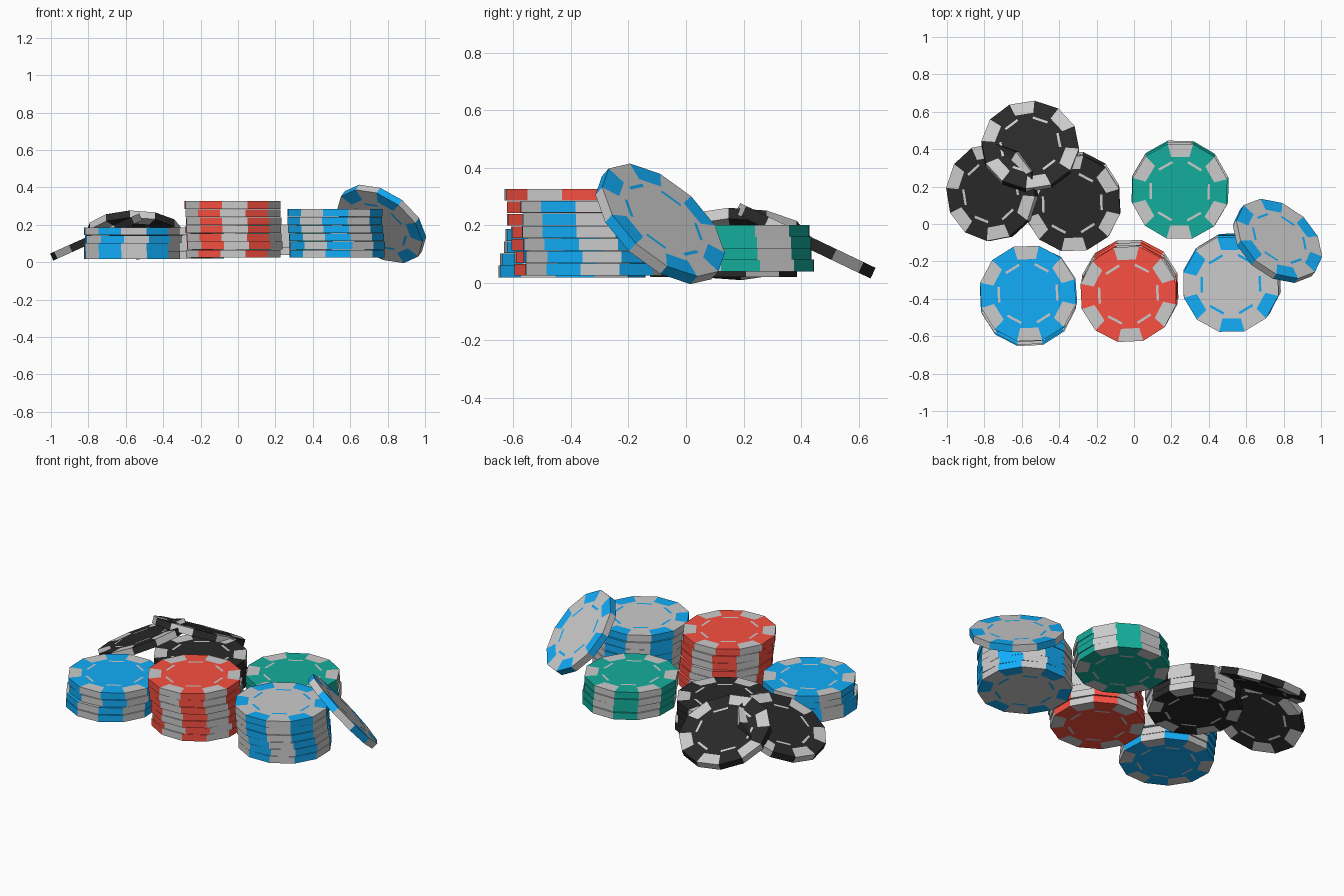
import bpy, bmesh, math, random
from mathutils import Matrix, Vector

if "Cube" in bpy.data.objects:
    bpy.data.objects.remove(bpy.data.objects["Cube"])

random.seed(4)
R, T, INNER = 0.262, 0.041, 0.19     # chip radius, thickness, start of edge spots


def make_material(name, rgb):
    m = bpy.data.materials.new(name)
    m.diffuse_color = (*rgb, 1)
    m.use_nodes = True
    m.node_tree.nodes["Principled BSDF"].inputs["Base Color"].default_value = m.diffuse_color
    return m


white = make_material("white", (0.8, 0.8, 0.8))
blue = make_material("blue", (0.006, 0.42, 0.95))
red = make_material("red", (0.95, 0.08, 0.053))
green = make_material("green", (0.007, 0.42, 0.33))
black = make_material("black", (0.022, 0.022, 0.022))


def polar(r, deg, z):
    a = math.radians(deg)
    return (r * math.cos(a), r * math.sin(a), z)


def chip_mesh(name, body, spot):
    """Twelve-sided chip: alternating edge spots, six dashes on each face."""
    bm = bmesh.new()
    ring = lambda r, z: [bm.verts.new(polar(r, 15 + 30 * i, z)) for i in range(12)]
    ti, to = ring(INNER, T / 2), ring(R, T / 2)
    bo, bi = ring(R, -T / 2), ring(INNER, -T / 2)
    bm.faces.new(ti)
    bm.faces.new(bi[::-1])
    for a, b in ((ti, to), (to, bo), (bo, bi)):
        for i in range(12):
            j = (i + 1) % 12
            # facet i is centred on 30 * (i + 1) degrees
            f = bm.faces.new((a[i], b[i], b[j], a[j]))
            f.material_index = 1 if i % 2 == 0 else 0
    # inlaid dashes
    for s in (1, -1):
        for k in range(6):
            rot = Matrix.Rotation(math.radians(60 * k), 3, 'Z')
            pts = [(0.149, -0.042), (0.162, -0.042), (0.162, 0.042), (0.149, 0.042)]
            vs = [bm.verts.new(rot @ Vector((x, y, s * (T / 2 + 0.001)))) for x, y in pts]
            f = bm.faces.new(vs if s > 0 else vs[::-1])
            f.material_index = 1
    me = bpy.data.meshes.new(name)
    bm.to_mesh(me)
    bm.free()
    me.materials.append(body)
    me.materials.append(spot)
    return me


meshes = {
    "blue": chip_mesh("blue_chip", blue, white),
    "red": chip_mesh("red_chip", red, white),
    "green": chip_mesh("green_chip", green, white),
    "black": chip_mesh("black_chip", black, white),
    "white": chip_mesh("white_chip", white, blue),
}


def place(name, kind, loc, normal=(0, 0, 1), spin=0):
    """Put a chip at loc facing normal; spin turns its spots."""
    ob = bpy.data.objects.new(name, meshes[kind])
    bpy.context.collection.objects.link(ob)
    tilt = Vector((0, 0, 1)).rotation_difference(Vector(normal).normalized())
    ob.matrix_world = (Matrix.Translation(loc) @ tilt.to_matrix().to_4x4()
                       @ Matrix.Rotation(math.radians(spin), 4, 'Z'))


def stack(name, kind, bottom, top, z0, z1, count, spin=0):
    """Slightly uneven stack running from bottom centre to top centre."""
    step = (z1 - z0) / count
    for i in range(count):
        t = i / (count - 1)
        j = 0 if i == count - 1 else 0.006
        x = bottom[0] + (top[0] - bottom[0]) * t + random.uniform(-j, j)
        y = bottom[1] + (top[1] - bottom[1]) * t + random.uniform(-j, j)
        place(f"{name}_{i + 1}", kind, (x, y, z0 + step * (i + 0.5)),
              spin=spin + random.uniform(-2, 2))


# upright stacks
stack("blue_stack", "blue", (-0.563, -0.392), (-0.567, -0.372), 0.018, 0.187, 4, 3)
stack("red_stack", "red", (-0.022, -0.338), (-0.03, -0.375), 0.024, 0.328, 7, 1)
stack("white_stack", "white", (0.525, -0.305), (0.518, -0.322), 0.024, 0.286, 6, 2)
stack("green_stack", "green", (0.245, 0.192), (0.245, 0.175), 0.04, 0.2, 4)
stack("black_stack", "black", (-0.33, 0.125), (-0.33, 0.11), 0.02, 0.186, 4, 4)

# loose chips leaning on the stacks
place("leaning_black_side", "black", (-0.758, 0.17, 0.135), (-0.41, 0, 0.91), 10)
place("leaning_black_back", "black", (-0.555, 0.415, 0.146), (0, 0.43, 0.9), 10)
place("leaning_white", "white", (0.767, -0.09, 0.205), (0.48, 0.58, 0.66), 0)
